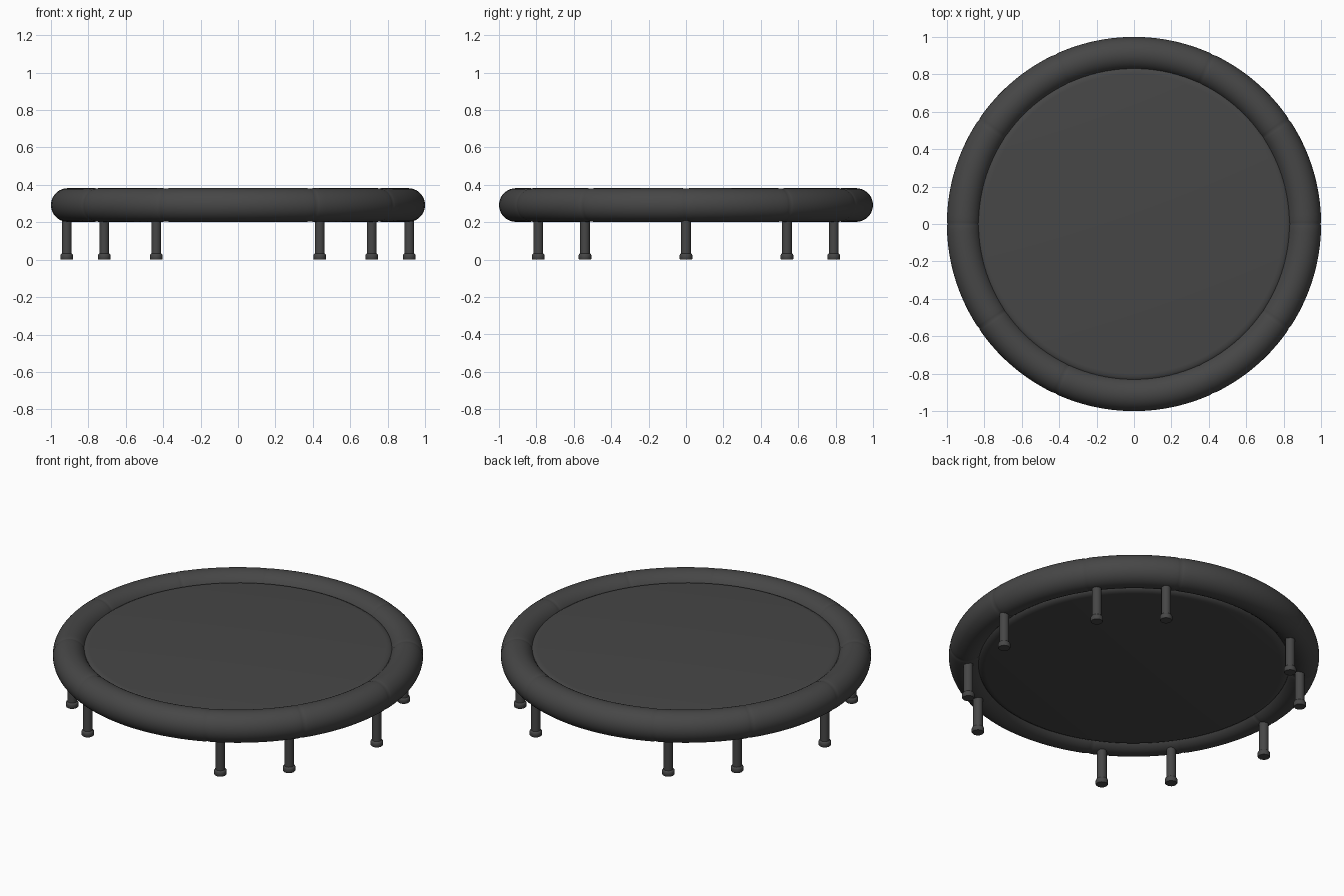
import bpy, bmesh, math

if "Cube" in bpy.data.objects:
    bpy.data.objects.remove(bpy.data.objects["Cube"])

def material(name, rgb):
    m = bpy.data.materials.new(name)
    m.diffuse_color = (*rgb, 1)
    m.use_nodes = True
    m.node_tree.nodes["Principled BSDF"].inputs["Base Color"].default_value = m.diffuse_color
    return m

DARK = material("dark_grey", (0.062, 0.062, 0.062))

RING_R, TUBE_R, RING_Z = 0.91, 0.09, 0.292
SEAMS = [0, 34, 65, 115, 146, 180, 214, 245, 295, 326, 360]

def finish(name, bm):
    bmesh.ops.recalc_face_normals(bm, faces=bm.faces)
    me = bpy.data.meshes.new(name)
    bm.to_mesh(me)
    bm.free()
    me.materials.append(DARK)
    ob = bpy.data.objects.new(name, me)
    bpy.context.collection.objects.link(ob)
    bpy.ops.object.select_all(action='DESELECT')
    ob.select_set(True)
    bpy.context.view_layer.objects.active = ob
    bpy.ops.object.shade_smooth_by_angle(angle=math.radians(40))
    return ob

def bridge(bm, rings, closed=False):
    n = len(rings[0])
    pairs = list(zip(rings, rings[1:]))
    if closed:
        pairs.append((rings[-1], rings[0]))
    for a, b in pairs:
        for i in range(n):
            j = (i + 1) % n
            bm.faces.new((a[i], a[j], b[j], b[i]))

def lathe(name, profile, x, y, sides):
    """Capped solid of revolution from (radius, z) points."""
    bm = bmesh.new()
    rings = []
    for r, z in profile:
        rings.append([bm.verts.new((x + r * math.cos(2 * math.pi * i / sides),
                                    y + r * math.sin(2 * math.pi * i / sides), z))
                      for i in range(sides)])
    bridge(bm, rings)
    bm.faces.new(rings[0])
    bm.faces.new(rings[-1])
    return finish(name, bm)

# Padded ring: a torus pinched slightly at each seam between cushions
bm = bmesh.new()
stations = []
for a, b in zip(SEAMS, SEAMS[1:]):
    stations += [(a, TUBE_R - 0.003), (a + 0.6, TUBE_R - 0.001), (a + 1.3, TUBE_R)]
    steps = round((b - a) / 3)
    stations += [(a + (b - a) * k / steps, TUBE_R) for k in range(1, steps)]
    stations += [(b - 1.3, TUBE_R), (b - 0.6, TUBE_R - 0.001)]
rings = []
for deg, t in stations:
    u = math.radians(deg)
    ring = []
    for k in range(36):
        v = 2 * math.pi * k / 36
        r = RING_R + t * math.cos(v)
        ring.append(bm.verts.new((r * math.cos(u), r * math.sin(u), RING_Z + t * math.sin(v))))
    rings.append(ring)
bridge(bm, rings, closed=True)
finish("padded_ring", bm)

# Jumping mat: thick slab with rounded shoulders tucked into the ring
lathe("jumping_mat", [(0.80, 0.215), (0.818, 0.218), (0.835, 0.228), (0.85, 0.25),
                      (0.85, 0.31), (0.835, 0.332), (0.818, 0.341), (0.80, 0.343)], 0, 0, 96)

# Legs with rounded rubber feet, mirrored across both axes
spots = {(0.915, 0), (-0.915, 0)}
for x, y in ((0.715, 0.54), (0.437, 0.79)):
    spots |= {(sx * x, sy * y) for sx in (1, -1) for sy in (1, -1)}
for n, (x, y) in enumerate(sorted(spots), 1):
    lathe(f"leg_{n}", [(0.026, 0.01), (0.026, 0.27)], x, y, 24)
    lathe(f"foot_{n}", [(0.031, 0.0), (0.034, 0.004), (0.034, 0.024), (0.031, 0.03),
                        (0.025, 0.033)], x, y, 24)
